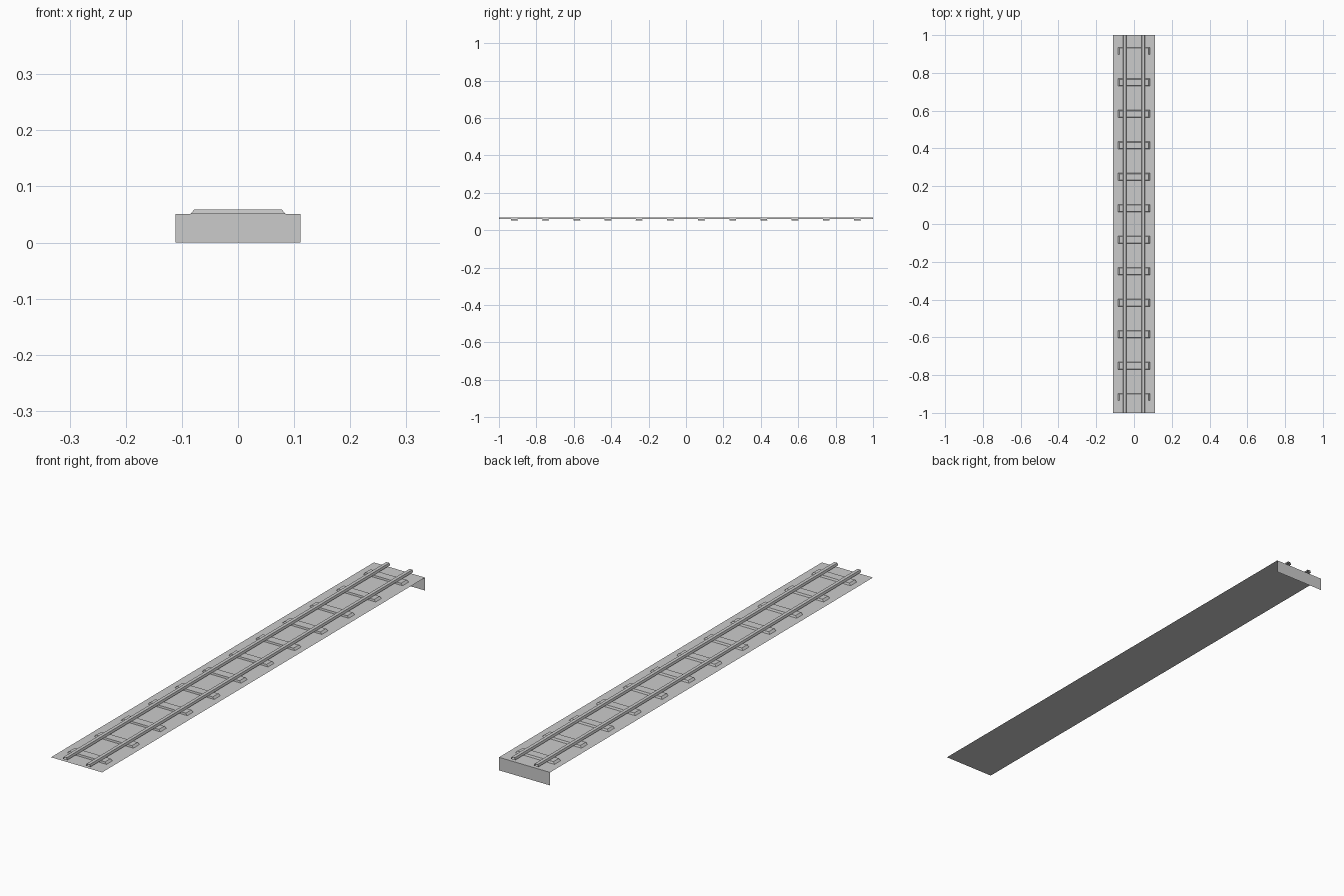
import bpy

if "Cube" in bpy.data.objects:
    bpy.data.objects.remove(bpy.data.objects["Cube"])

DECK_Z, TIE_Z, RAIL_Z = 0.051, 0.0585, 0.067
HALF_W = 0.111


def make_object(name, verts, faces):
    mesh = bpy.data.meshes.new(name)
    mesh.from_pydata(verts, [], faces)
    mesh.update()
    obj = bpy.data.objects.new(name, mesh)
    bpy.context.collection.objects.link(obj)
    return obj


# Thin deck sheet carrying the track
make_object("deck", [(-HALF_W, -1, DECK_Z), (HALF_W, -1, DECK_Z),
                     (HALF_W, 1, DECK_Z), (-HALF_W, 1, DECK_Z)], [(0, 1, 2, 3)])

# Upright plate at the back end
make_object("end_plate", [(HALF_W, 1, 0), (-HALF_W, 1, 0),
                          (-HALF_W, 1, DECK_Z), (HALF_W, 1, DECK_Z)], [(0, 1, 2, 3)])


# Sleepers: open-bottomed blocks with sloped ends
def add_sleeper(index, y):
    bottom = [(-0.085, y - 0.019), (0.085, y - 0.019), (0.085, y + 0.019), (-0.085, y + 0.019)]
    top = [(-0.078, y - 0.018), (0.078, y - 0.018), (0.078, y + 0.016), (-0.078, y + 0.016)]
    verts = [(px, py, DECK_Z) for px, py in bottom] + [(px, py, TIE_Z) for px, py in top]
    sides = [(i, (i + 1) % 4, (i + 1) % 4 + 4, i + 4) for i in range(4)]
    make_object(f"sleeper_{index}", verts, sides + [(4, 5, 6, 7)])


for i in range(12):
    add_sleeper(i + 1, -1 + (i + 0.5) / 6)


# Rails: tapered bars open at both ends, resting on the sleepers
def add_rail(name, x):
    profile = [(-0.0095, TIE_Z), (0.0095, TIE_Z), (0.0065, RAIL_Z), (-0.0065, RAIL_Z)]
    verts = [(x + px, y, pz) for y in (-1, 1) for px, pz in profile]
    faces = [(i, (i + 1) % 4, (i + 1) % 4 + 4, i + 4)[::-1] for i in range(4)]
    make_object(name, verts, faces)
    obj = bpy.data.objects[name]
    obj.data.flip_normals()


add_rail("left_rail", -0.05)
add_rail("right_rail", 0.05)

# Rail side faces must point outward
import bmesh
for name in ("left_rail", "right_rail"):
    mesh = bpy.data.objects[name].data
    bm = bmesh.new()
    bm.from_mesh(mesh)
    bmesh.ops.recalc_face_normals(bm, faces=bm.faces)
    bm.to_mesh(mesh)
    bm.free()
